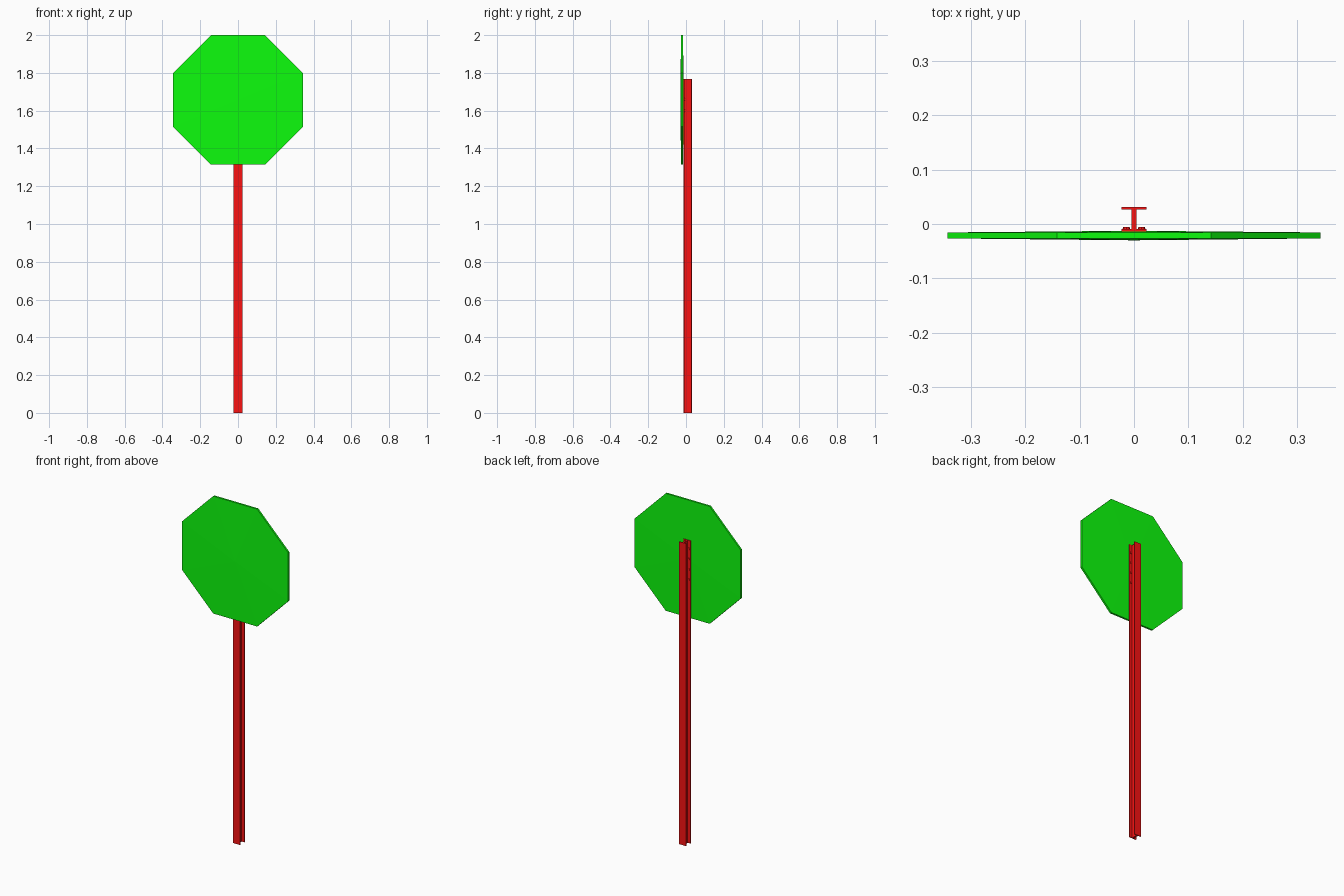
import bpy, bmesh, math
from mathutils import Matrix

if "Cube" in bpy.data.objects:
    bpy.data.objects.remove(bpy.data.objects["Cube"])


def material(name, color):
    m = bpy.data.materials.new(name)
    m.diffuse_color = color
    m.use_nodes = True
    m.node_tree.nodes["Principled BSDF"].inputs["Base Color"].default_value = m.diffuse_color
    return m


def finish(bm, name, mat):
    bmesh.ops.recalc_face_normals(bm, faces=bm.faces)
    me = bpy.data.meshes.new(name)
    bm.to_mesh(me)
    bm.free()
    ob = bpy.data.objects.new(name, me)
    me.materials.append(mat)
    bpy.context.collection.objects.link(ob)
    return ob


green = material("sign_green", (0.004, 0.98, 0.004, 1))
red = material("post_red", (0.95, 0.006, 0.006, 1))

# Octagonal sign plate, very slightly domed on both faces
HALF, CZ, CY = 0.343, 1.657, -0.021
R = HALF / math.cos(math.pi / 8)
bm = bmesh.new()
rings, tips = [], []
for y, tip in ((CY - 0.0055, CY - 0.009), (CY + 0.0055, CY + 0.0085)):
    angles = [math.pi / 8 + i * math.pi / 4 for i in range(8)]
    rings.append([bm.verts.new((R * math.cos(a), y, CZ + R * math.sin(a))) for a in angles])
    tips.append(bm.verts.new((0, tip, CZ)))
for i in range(8):
    j = (i + 1) % 8
    bm.faces.new((rings[0][i], rings[0][j], rings[1][j], rings[1][i]))
    for ring, tip in zip(rings, tips):
        bm.faces.new((ring[i], ring[j], tip))
finish(bm, "sign_plate", green)

# I-beam post: half of the section, mirrored in x and extruded upwards
half = [(0.023, -0.0135), (0.023, -0.009), (0.005, -0.009),
        (0.005, 0.027), (0.023, 0.027), (0.023, 0.031)]
section = half + [(-x, y) for x, y in reversed(half)]
bm = bmesh.new()
base = bm.faces.new([bm.verts.new((x, y, 0)) for x, y in section])
top = bmesh.ops.extrude_face_region(bm, geom=[base], use_keep_orig=True)
bmesh.ops.translate(bm, vec=(0, 0, 1.768),
                    verts=[v for v in top["geom"] if isinstance(v, bmesh.types.BMVert)])
finish(bm, "post", red)

# Bolt heads fixing the front flange to the plate
bm = bmesh.new()
for side in (-1, 1):
    for row in range(4):
        place = Matrix.Translation((side * 0.014, -0.0075, 1.72 - 0.06 * row))
        bmesh.ops.create_cone(bm, cap_ends=True, segments=8, radius1=0.007, radius2=0.006,
                              depth=0.004, matrix=place @ Matrix.Rotation(-math.pi / 2, 4, 'X'))
finish(bm, "bolts", red)
